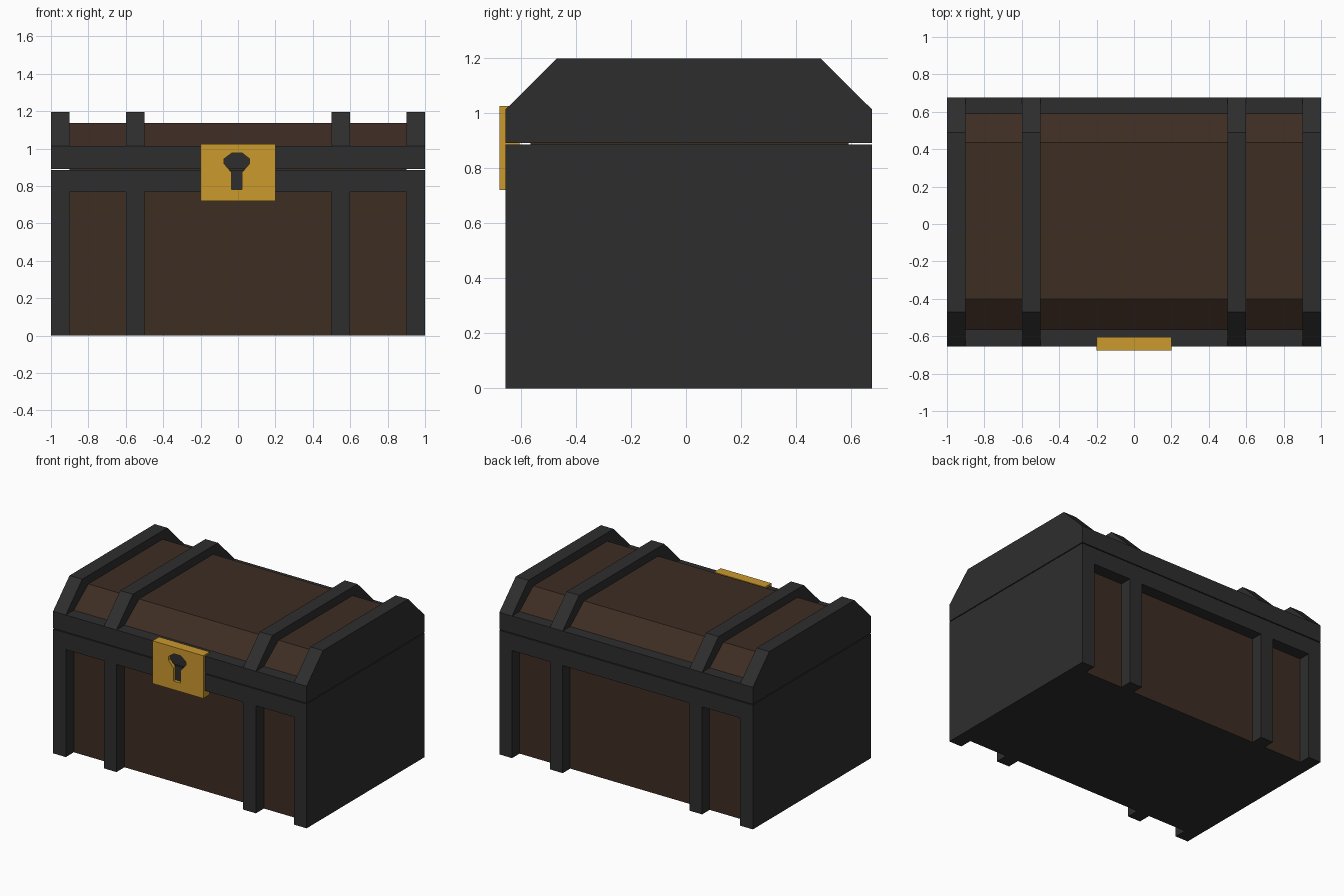
import bpy, bmesh, math

if "Cube" in bpy.data.objects:
    bpy.data.objects.remove(bpy.data.objects["Cube"])

def material(name, rgb):
    m = bpy.data.materials.new(name)
    m.diffuse_color = (*rgb, 1)
    m.use_nodes = True
    m.node_tree.nodes["Principled BSDF"].inputs["Base Color"].default_value = m.diffuse_color
    return m

METAL = material("dark iron", (0.027, 0.027, 0.027))
WOOD = material("dark wood", (0.047, 0.026, 0.0165))
GOLD = material("gold", (0.60, 0.32, 0.027))

YF, YB = -0.655, 0.675      # metal front / back
WF, WB = -0.565, 0.59       # wood front / back
SEAM, GAP = 0.885, 0.006
BAND_LOW, BAND_TOP = 0.767, 1.013

def prism(name, profile, x0, x1, *mats):
    """Extrude a (y, z) profile along x."""
    bm = bmesh.new()
    face = bm.faces.new([bm.verts.new((x0, y, z)) for y, z in profile])
    ext = bmesh.ops.extrude_face_region(bm, geom=[face])
    bmesh.ops.translate(bm, vec=(x1 - x0, 0, 0),
                        verts=[g for g in ext["geom"] if isinstance(g, bmesh.types.BMVert)])
    bmesh.ops.recalc_face_normals(bm, faces=bm.faces)
    if len(mats) > 1:       # second material on the underside
        for f in bm.faces:
            if f.normal.z < -0.9:
                f.material_index = 1
    me = bpy.data.meshes.new(name)
    bm.to_mesh(me)
    bm.free()
    for m in mats:
        me.materials.append(m)
    ob = bpy.data.objects.new(name, me)
    bpy.context.collection.objects.link(ob)
    return ob

def rect(y0, y1, z0, z1):
    return [(y0, z0), (y1, z0), (y1, z1), (y0, z1)]

# Wooden body and faceted lid; the underside is iron
prism("wood_base", rect(WF, WB, 0, SEAM), -0.9, 0.9, WOOD, METAL)
prism("wood_lid", [(WF, SEAM), (WB, SEAM), (WB, BAND_TOP), (0.435, 1.137),
                   (-0.40, 1.137), (WF, BAND_TOP)], -0.9, 0.9, WOOD)

# Iron end plates and straps, split at the lid seam
lid_profile = [(YF, SEAM + GAP), (YB, SEAM + GAP), (YB, BAND_TOP), (0.49, 1.197),
               (-0.47, 1.197), (YF, BAND_TOP)]
for label, x0 in (("left_end", -1.0), ("left_strap", -0.6),
                  ("right_strap", 0.5), ("right_end", 0.9)):
    prism(label + "_base", rect(YF, YB, 0, SEAM), x0, x0 + 0.1, METAL)
    prism(label + "_lid", lid_profile, x0, x0 + 0.1, METAL)

# Horizontal iron bands between the straps, front and back, base and lid
for x0, x1 in ((-0.9, -0.6), (-0.5, 0.5), (0.6, 0.9)):
    for side, y0, y1 in (("front", YF, WF), ("back", WB, YB)):
        prism(side + "_band_base", rect(y0, y1, BAND_LOW, SEAM), x0, x1, METAL)
        prism(side + "_band_lid", rect(y0, y1, SEAM + GAP, BAND_TOP), x0, x1, METAL)

# Gold lock plate with a keyhole cut through it
plate = [(-0.2, 0.72), (0.2, 0.72), (0.2, 1.025), (-0.2, 1.025)]
keyhole = [(-0.032, 0.977), (0.022, 0.977), (0.062, 0.945), (0.062, 0.92),
           (0.022, 0.873), (0.022, 0.782), (-0.035, 0.782), (-0.035, 0.873),
           (-0.075, 0.92), (-0.075, 0.945)]
cu = bpy.data.curves.new("lock_outline", 'CURVE')
cu.dimensions = '2D'
cu.fill_mode = 'BOTH'
cu.extrude = 0.0365
for pts in (plate, keyhole):
    sp = cu.splines.new('POLY')
    sp.points.add(len(pts) - 1)
    for p, (x, z) in zip(sp.points, pts):
        p.co = (x, z, 0, 1)
    sp.use_cyclic_u = True
cu.materials.append(GOLD)
lock = bpy.data.objects.new("lock_plate", cu)
bpy.context.collection.objects.link(lock)
lock.rotation_euler = (math.radians(90), 0, 0)
lock.location.y = -0.6405
bpy.ops.object.select_all(action='DESELECT')
lock.select_set(True)
bpy.context.view_layer.objects.active = lock
bpy.ops.object.convert(target='MESH')
bpy.ops.object.shade_flat()
